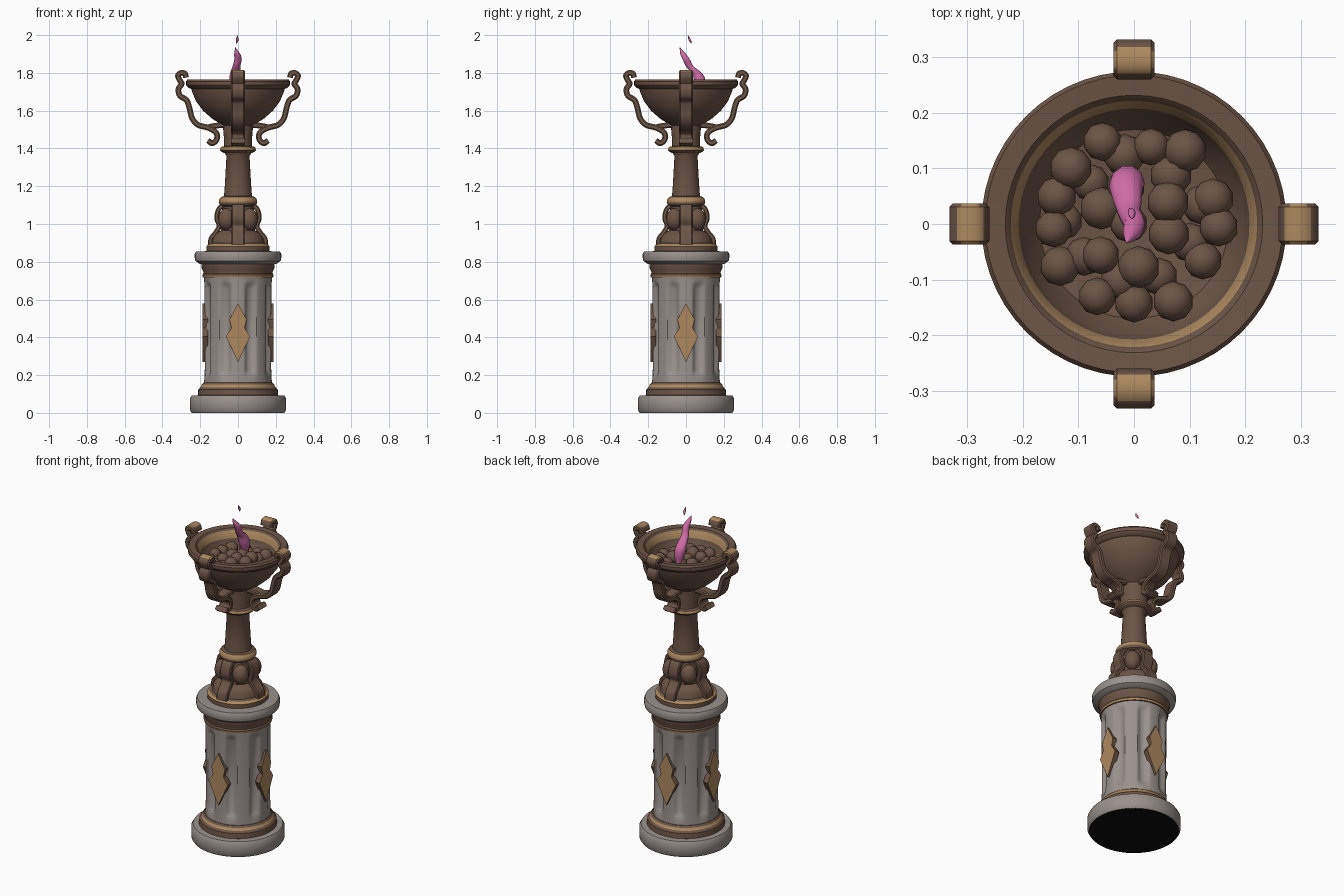
import bpy
import bmesh
import math
import random
from mathutils import Vector, Matrix

random.seed(4)
cube = bpy.data.objects.get("Cube")
if cube:
    bpy.data.objects.remove(cube, do_unlink=True)


def material(name, r, g, b):
    m = bpy.data.materials.new(name)
    m.use_nodes = True
    m.diffuse_color = (r, g, b, 1)
    bsdf = next(n for n in m.node_tree.nodes if n.type == 'BSDF_PRINCIPLED')
    bsdf.inputs["Base Color"].default_value = (r, g, b, 1)
    bsdf.inputs["Roughness"].default_value = 0.8
    return m


BRONZE = material("bronze brown", .15, .09, .062)
GOLD = material("worn gold", .42, .25, .115)
STONE = material("grey stone", .32, .285, .265)
PINK = material("pink flame", .62, .15, .38)
BLACK = material("black underside", .004, .004, .004)


def finish(name, bm, mats, angle=35):
    bmesh.ops.recalc_face_normals(bm, faces=bm.faces)
    mesh = bpy.data.meshes.new(name)
    bm.to_mesh(mesh)
    bm.free()
    for m in mats:
        mesh.materials.append(m)
    obj = bpy.data.objects.new(name, mesh)
    bpy.context.collection.objects.link(obj)
    bpy.ops.object.select_all(action='DESELECT')
    obj.select_set(True)
    bpy.context.view_layer.objects.active = obj
    bpy.ops.object.shade_smooth_by_angle(angle=math.radians(angle))
    return obj


def add_rings(bm, rings, colours=None):
    """Bridge closed loops of points; a colour index belongs to each gap."""
    loops = [[bm.verts.new(p) for p in ring] for ring in rings]
    n = len(loops[0])
    for k in range(len(loops) - 1):
        for i in range(n):
            j = (i + 1) % n
            f = bm.faces.new((loops[k][i], loops[k][j], loops[k + 1][j], loops[k + 1][i]))
            f.material_index = colours[k] if colours else 0
    return bm.faces.new(loops[0]), bm.faces.new(loops[-1])


def lathe(name, profile, mats, gold_gaps=(), sides=48, radius=lambda r, z, a: r):
    bm = bmesh.new()
    rings = []
    for r, z in profile:
        angles = [math.tau * i / sides for i in range(sides)]
        rings.append([(radius(r, z, a) * math.cos(a), radius(r, z, a) * math.sin(a), z)
                      for a in angles])
    ends = add_rings(bm, rings, [int(k in gold_gaps) for k in range(len(profile) - 1)])
    if BLACK in mats:
        ends[0].material_index = mats.index(BLACK)
    return finish(name, bm, mats)


def spline(points, steps=5):
    """Catmull-Rom samples through the points."""
    p = [Vector(q) for q in points]
    p = [2 * p[0] - p[1]] + p + [2 * p[-1] - p[-2]]
    out = []
    for i in range(1, len(p) - 2):
        a, b, c, d = p[i - 1:i + 3]
        for s in range(steps):
            t = s / steps
            out.append(.5 * (2 * b + (c - a) * t + (2 * a - 5 * b + 4 * c - d) * t * t
                             + (3 * b - a - 3 * c + d) * t ** 3))
    return out + [p[-2]]


def four_straps(name, points, width, thick, gold_rule=None):
    """Sweep a chamfered strap along a radial path, once per side."""
    path = spline([(x, 0, z) for x, z in points])
    w, h, c = width / 2, thick / 2, thick * .22
    section = [(-w, -h + c), (-w + c, -h), (w - c, -h), (w, -h + c),
               (w, h - c), (w - c, h), (-w + c, h), (-w, h - c)]
    for side, quarter in zip(("left", "back", "right", "front"), range(4)):
        turn = Matrix.Rotation(quarter * math.pi / 2, 3, 'Z')
        bm = bmesh.new()
        rings = []
        for i, p in enumerate(path):
            t = (path[min(i + 1, len(path) - 1)] - path[max(i - 1, 0)]).normalized()
            normal = Vector((-t.z, 0, t.x))
            rings.append([turn @ (p + Vector((0, u, 0)) + normal * v) for u, v in section])
        add_rings(bm, rings)
        for f in bm.faces:
            if gold_rule and gold_rule(f.calc_center_median()):
                f.material_index = 1
        finish(f"{side}_{name}", bm, [BRONZE, GOLD])


# Stone pedestal
lathe("stone_plinth", [(.245, 0), (.255, .015), (.255, .075), (.245, .092), (.2, .094)],
      [STONE, GOLD, BLACK])
lathe("lower_band", [(.2, .088), (.213, .095), (.21, .125), (.198, .135), (.192, .15),
                     (.182, .16), (.16, .162)], [BRONZE, GOLD], (3,))


def fluted(r, z, a):
    off = abs((a % (math.pi / 4)) - math.pi / 8) / math.radians(11.5)
    fade = min(1, max(0, (z - .19) / .04), max(0, (.7 - z) / .04))
    return r - .02 * fade * min(1, max(0, 1.6 * (1 - off)))


lathe("fluted_shaft", [(.18, .14), (.178, .19), (.177, .21), (.176, .23), (.176, .45),
                       (.177, .66), (.178, .68), (.179, .7), (.18, .74)],
      [STONE, GOLD], sides=128, radius=fluted)
lathe("upper_band", [(.17, .715), (.186, .718), (.189, .73), (.183, .738), (.184, .75),
                     (.192, .765), (.194, .79), (.18, .8)], [BRONZE, GOLD], (1,))
lathe("stone_cap", [(.18, .785), (.205, .79), (.226, .805), (.229, .82), (.229, .84),
                    (.222, .855), (.1, .857)], [STONE, GOLD])

# Notched diamond ornaments on four sides of the shaft
half = [(.045, .495), (.035, .45), (.064, .405)]
outline = [(0, .58)] + half + [(0, .27)] + [(-y, z) for y, z in reversed(half)]
for side, quarter in zip(("left", "back", "right", "front"), range(4)):
    turn = Matrix.Rotation(quarter * math.pi / 2, 3, 'Z')
    bm = bmesh.new()
    face = add_rings(bm, [[turn @ Vector((x, y, z)) for y, z in outline] for x in (.16, .189)])[1]
    face.material_index = 1
    finish(f"{side}_diamond", bm, [BRONZE, GOLD], 20)

# Bronze stem
lathe("stem_foot", [(.15, .85), (.168, .858), (.168, .882), (.155, .893), (.14, .9),
                    (.132, .935), (.12, .95), (.09, .965), (.085, 1.1), (.06, 1.11)],
      [BRONZE, GOLD], (2,))
lathe("stem_column", [(.08, 1.09), (.096, 1.1), (.102, 1.115), (.1, 1.13), (.09, 1.143),
                      (.074, 1.148), (.07, 1.2), (.061, 1.36), (.07, 1.375), (.088, 1.382),
                      (.096, 1.393), (.09, 1.407), (.074, 1.412), (.074, 1.45),
                      (.08, 1.52), (.08, 1.54)], [BRONZE, GOLD], (2, 3, 10))
four_straps("foot_bracket", [(.08, 1.1), (.104, 1.075), (.113, 1.03), (.1, .99),
                             (.118, .955), (.142, .925), (.148, .89)], .07, .025)
for k in range(4):
    bm = bmesh.new()
    a = math.pi / 4 + k * math.pi / 2
    place = Matrix.Translation((.085 * math.cos(a), .085 * math.sin(a), 1.025))
    bmesh.ops.create_uvsphere(bm, u_segments=16, v_segments=10, radius=.045,
                              matrix=place @ Matrix.Diagonal((1, 1, 1.3, 1)))
    finish(f"stem_lobe_{k + 1}", bm, [BRONZE])

# Bowl with a worn inner lip
lathe("fire_bowl", [(.06, 1.51), (.085, 1.525), (.14, 1.56), (.185, 1.6), (.222, 1.65),
                    (.243, 1.7), (.247, 1.715), (.262, 1.72), (.274, 1.735), (.275, 1.755),
                    (.268, 1.765), (.232, 1.762), (.222, 1.752), (.208, 1.71), (.2, 1.68),
                    (.17, 1.635), (.08, 1.62)], [BRONZE, GOLD], (12,), 56)

# Scrolled arms, gold on top of the scroll
four_straps("scroll_arm", [(.275, 1.775), (.282, 1.797), (.302, 1.8), (.318, 1.785),
                           (.308, 1.76), (.298, 1.742), (.315, 1.715), (.308, 1.68),
                           (.272, 1.655), (.256, 1.61), (.243, 1.56), (.212, 1.525),
                           (.16, 1.51), (.117, 1.485), (.112, 1.45), (.135, 1.428),
                           (.16, 1.442)], .074, .03, lambda c: c.z > 1.808)
four_straps("arm_brace", [(.07, 1.525), (.12, 1.52), (.17, 1.51)], .06, .03)

# Coals heaped in rings
bm = bmesh.new()
for count, ring, height in ((1, 0, 1.685), (6, .075, 1.68), (13, .15, 1.67), (9, .115, 1.655)):
    for i in range(count):
        a = math.tau * i / count + random.uniform(-.12, .12) + ring * 9
        r = ring + random.uniform(-.012, .012)
        spot = Vector((r * math.cos(a), r * math.sin(a), height + random.uniform(-.01, .012)))
        bmesh.ops.create_icosphere(bm, subdivisions=2, radius=random.uniform(.033, .039),
                                   matrix=Matrix.Translation(spot))
finish("coals", bm, [BRONZE], 60)


# Flame tongue and loose spark
def wisp(name, points, radii):
    path = spline(points, 4)
    sizes = [v.x for v in spline([(r, 0, 0) for r in radii], 4)]
    bm = bmesh.new()
    rings = []
    for p, r in zip(path, sizes):
        r = max(r, .001)
        rings.append([p + Vector((r * math.cos(a), r * math.sin(a), 0))
                      for a in (math.tau * i / 10 for i in range(10))])
    add_rings(bm, rings)
    finish(name, bm, [PINK], 60)


wisp("flame", [(-.01, .085, 1.68), (-.012, .075, 1.75), (-.014, .06, 1.795), (-.008, .02, 1.835),
               (0, .002, 1.87), (-.004, -.015, 1.9), (-.014, -.033, 1.935)],
     [.015, .031, .029, .021, .02, .016, .001])
wisp("spark", [(-.008, .028, 1.955), (-.004, .02, 1.975), (-.004, .01, 2.0)],
     [.001, .007, .001])
